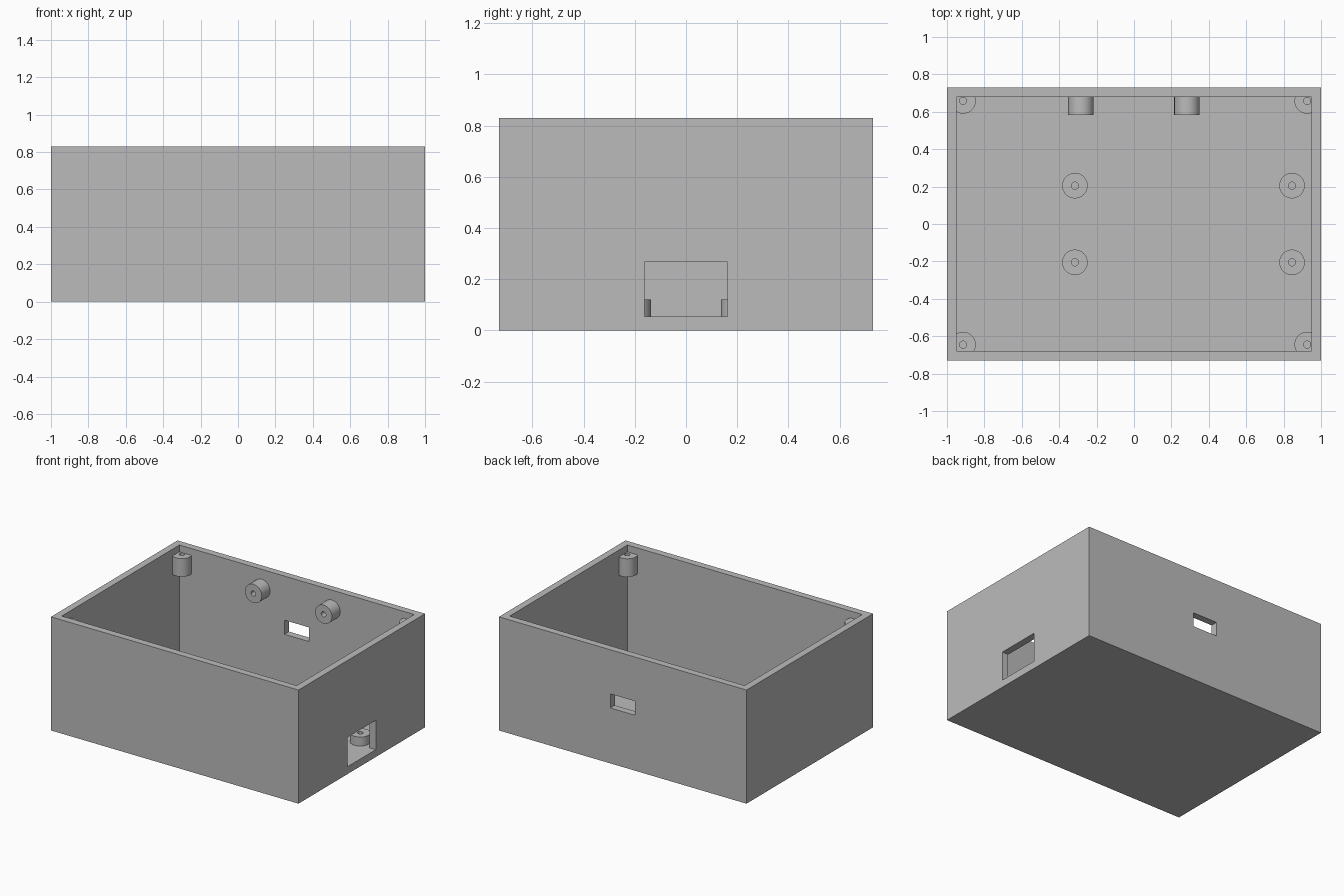
import bpy, bmesh, math
from mathutils import Matrix, Vector

cube = bpy.data.objects.get("Cube")
if cube:
    bpy.data.objects.remove(cube, do_unlink=True)

# Single grey plastic
grey = bpy.data.materials.new("grey_plastic")
grey.use_nodes = True
GREY = (0.5, 0.5, 0.5, 1)
grey.diffuse_color = GREY
grey.node_tree.nodes["Principled BSDF"].inputs["Base Color"].default_value = GREY

# Main dimensions
HALF_X, HALF_Y, HEIGHT = 1.0, 0.73, 0.83
IN_X, IN_Y, FLOOR = 0.949, 0.679, 0.054
POST_R, HOLE_R = 0.068, 0.019


def add_object(name, bm):
    bmesh.ops.recalc_face_normals(bm, faces=bm.faces)
    mesh = bpy.data.meshes.new(name)
    bm.to_mesh(mesh)
    bm.free()
    mesh.materials.append(grey)
    obj = bpy.data.objects.new(name, mesh)
    bpy.context.collection.objects.link(obj)
    return obj


def box(name, low, high):
    low, high = Vector(low), Vector(high)
    bm = bmesh.new()
    bmesh.ops.create_cube(bm, size=1, matrix=Matrix.Translation((low + high) / 2)
                          @ Matrix.Diagonal((*(high - low), 1)))
    return add_object(name, bm)


def select(obj):
    bpy.ops.object.select_all(action="DESELECT")
    obj.select_set(True)
    bpy.context.view_layer.objects.active = obj


def boolean(obj, cutter, operation):
    mod = obj.modifiers.new("cut", "BOOLEAN")
    mod.operation, mod.solver, mod.object = operation, "EXACT", cutter
    select(obj)
    bpy.ops.object.modifier_apply(modifier=mod.name)
    bpy.data.objects.remove(cutter, do_unlink=True)


def tube(name, base, length, tilt=0.0, sides=48):
    """Hollow post rising from base along its own axis."""
    bm = bmesh.new()
    rings = []
    for radius, z in ((POST_R, 0), (POST_R, length), (HOLE_R, length), (HOLE_R, 0)):
        rings.append([bm.verts.new((radius * math.cos(a), radius * math.sin(a), z))
                      for a in (math.tau * i / sides for i in range(sides))])
    for k in range(4):
        a, b = rings[k], rings[(k + 1) % 4]
        for i in range(sides):
            j = (i + 1) % sides
            bm.faces.new((a[i], a[j], b[j], b[i]))
    bm.transform(Matrix.Translation(base) @ Matrix.Rotation(tilt, 4, "X"))
    return add_object(name, bm)


def smooth(obj):
    select(obj)
    bpy.ops.object.shade_smooth_by_angle(angle=math.radians(30))


def cavity():
    return box("cavity_cutter", (-IN_X, -IN_Y, FLOOR), (IN_X, IN_Y, HEIGHT + 0.2))


# Open-topped case with a side port and a rear slot
case = box("case", (-HALF_X, -HALF_Y, 0), (HALF_X, HALF_Y, HEIGHT))
boolean(case, cavity(), "DIFFERENCE")
boolean(case, box("side_port_cutter", (0.9, -0.162, FLOOR), (1.1, 0.162, 0.268)), "DIFFERENCE")
boolean(case, box("rear_slot_cutter", (-0.1, 0.6, 0.405), (0.1, 0.8, 0.508)), "DIFFERENCE")

# Floor standoffs
for x, side in ((-0.316, "right"), (0.845, "left")):
    for y, end in ((-0.205, "front"), (0.205, "back")):
        smooth(tube(f"standoff_{end}_{side}", (x, y, FLOOR), 0.12 - FLOOR))

# Lid screw posts, trimmed to the inside corners
for x, side in ((-0.914, "right"), (0.926, "left")):
    for y, end in ((-0.645, "front"), (0.658, "back")):
        post = tube(f"corner_post_{end}_{side}", (x, y, 0.647), 0.133)
        boolean(post, cavity(), "INTERSECT")
        smooth(post)

# Horizontal posts on the back wall
for x, side in ((-0.284, "right"), (0.283, "left")):
    smooth(tube(f"wall_post_{side}", (x, IN_Y, 0.69), 0.096, tilt=math.pi / 2))
